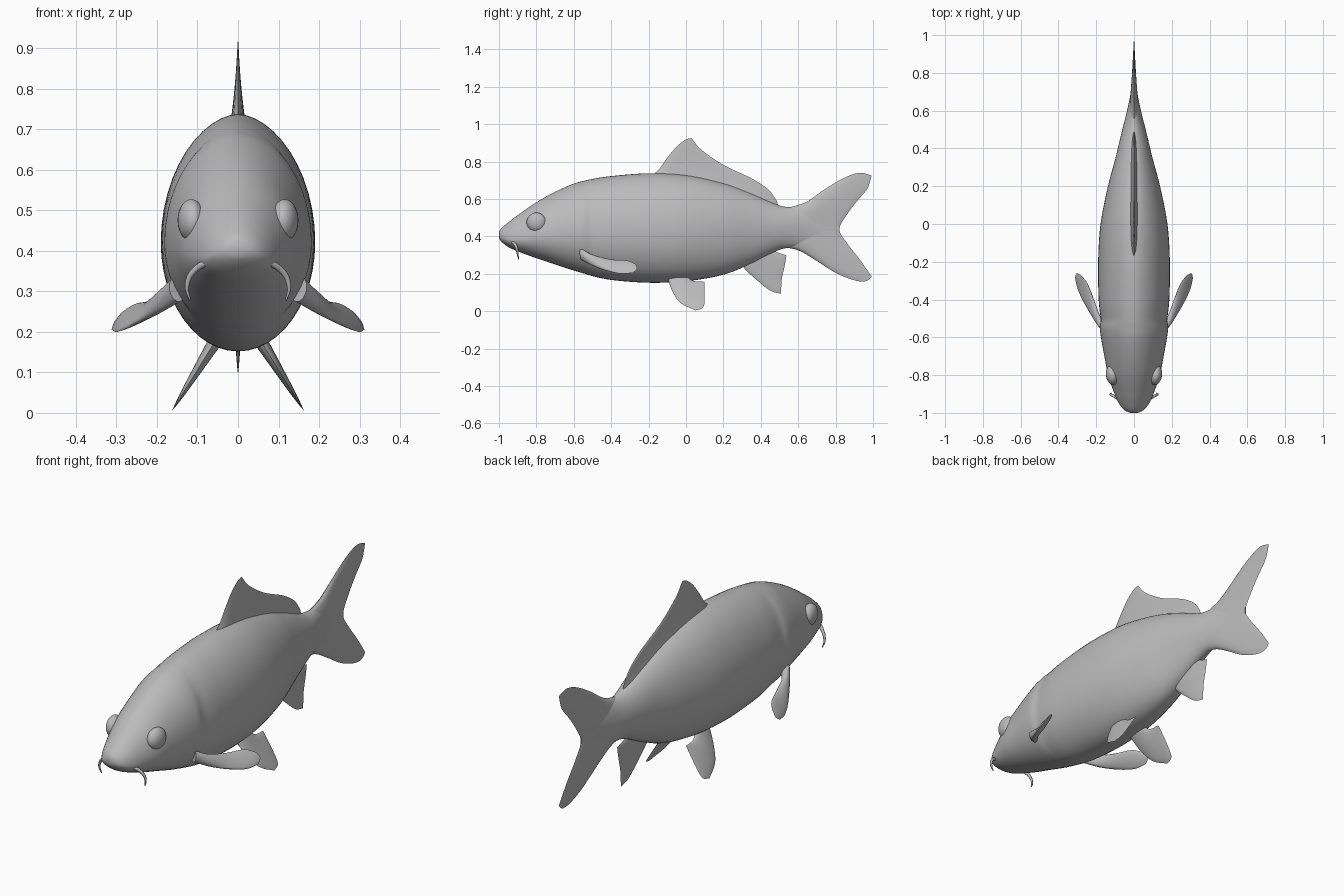
import bpy, bmesh, math
from mathutils import Vector

if "Cube" in bpy.data.objects:
    bpy.data.objects.remove(bpy.data.objects["Cube"])

grey = bpy.data.materials.new("fish grey")
grey.diffuse_color = (0.5, 0.5, 0.5, 1)
grey.use_nodes = True
grey.node_tree.nodes["Principled BSDF"].inputs["Base Color"].default_value = grey.diffuse_color


def finish(bm, name, angle=60):
    bmesh.ops.remove_doubles(bm, verts=bm.verts, dist=0.0003)
    bmesh.ops.recalc_face_normals(bm, faces=bm.faces)
    me = bpy.data.meshes.new(name)
    bm.to_mesh(me)
    bm.free()
    me.materials.append(grey)
    ob = bpy.data.objects.new(name, me)
    bpy.context.collection.objects.link(ob)
    bpy.ops.object.select_all(action='DESELECT')
    ob.select_set(True)
    bpy.context.view_layer.objects.active = ob
    bpy.ops.object.shade_smooth_by_angle(angle=math.radians(angle))
    return ob


def spline(pts, n):
    """Catmull-Rom curve through pts, resampled evenly to n + 1 points."""
    p = [Vector(q) for q in pts]
    p = [2 * p[0] - p[1]] + p + [2 * p[-1] - p[-2]]
    fine = []
    for i in range(1, len(p) - 2):
        a, b, c, d = p[i - 1:i + 3]
        for k in range(16):
            t = k / 16
            fine.append(b + (c - a) * t / 2 + (2 * a - 5 * b + 4 * c - d) * t * t / 2
                        + (3 * b - a - 3 * c + d) * t ** 3 / 2)
    fine.append(p[-2])
    dist = [0]
    for a, b in zip(fine, fine[1:]):
        dist.append(dist[-1] + (b - a).length)
    out, j = [], 0
    for k in range(n + 1):
        s = dist[-1] * k / n
        while j < len(fine) - 2 and dist[j + 1] < s:
            j += 1
        f = (s - dist[j]) / max(dist[j + 1] - dist[j], 1e-9)
        out.append(fine[j].lerp(fine[j + 1], min(f, 1)))
    return out


def loft(bm, rings):
    loops = [[bm.verts.new(p) for p in r] for r in rings]
    for a, b in zip(loops, loops[1:]):
        for i in range(len(a)):
            k = (i + 1) % len(a)
            bm.faces.new((a[i], a[k], b[k], b[i]))
    bm.faces.new(loops[0])
    bm.faces.new(loops[-1])


def fin(name, lead, edge, trail, t0, t1, side=1, nu=16, nv=24, fall=1.0):
    """Lens-shaped fin patch; lead and trail run root to tip, edge joins their tips."""
    def flat(c):
        return [(0, *p) if len(p) == 2 else p for p in c]
    lead, edge, trail = flat(lead), flat(edge), flat(trail)
    L, T, E = spline(lead, nu), spline(trail, nu), spline(edge, nv)
    r0, r1 = L[0], T[0]
    nrm = (E[-1] - r0).cross(E[0] - r1).normalized()
    rings = []
    for i in range(nu + 1):
        u = i / nu
        front, back = [], []
        for j in range(nv + 1):
            v = j / nv
            p = (u * (E[j] - (1 - v) * E[0] - v * E[-1]) + (1 - v) * L[i] + v * T[i])
            t = t1 + (t0 - t1) * (1 - u) ** fall
            t *= math.sqrt(max(0, 1 - (2 * v - 1) ** 2)) * math.sqrt(1 - u ** 8)
            front.append(p + nrm * t)
            back.append(p - nrm * t)
        ring = front + back[-2:0:-1]
        rings.append([(q.x * side, q.y, q.z) for q in ring])
    bm = bmesh.new()
    loft(bm, rings)
    return finish(bm, name)


# Body sections: y, top z, bottom z, half width, z of widest point
rows = [(-1.0, .425, .39, .02, .405), (-.985, .445, .37, .052, .395), (-.95, .475, .343, .08, .385),
        (-.9, .513, .32, .103, .385), (-.8, .582, .283, .137, .40), (-.7, .638, .25, .157, .41),
        (-.6, .682, .217, .175, .42), (-.54, .698, .2, .182, .42), (-.51, .705, .19, .176, .42),
        (-.4, .722, .167, .187, .42), (-.2, .737, .152, .19, .42), (0, .728, .16, .177, .425),
        (.2, .685, .195, .138, .44), (.35, .63, .255, .098, .45), (.5, .565, .328, .062, .45),
        (.6, .553, .342, .037, .45), (.7, .54, .35, .017, .45), (.82, .47, .42, .003, .445)]
curves = [spline([(r[0], r[k], 0) for r in rows], 400) for k in range(1, 5)]


def at(c, y):
    for a, b in zip(c, c[1:]):
        if b.x >= y:
            return a.y + (b.y - a.y) * (y - a.x) / max(b.x - a.x, 1e-9)
    return c[-1].y


rings = []
N = 48
for i in range(111):
    y = -1 + 1.82 * (i / 110) ** 1.15
    top, bot, w, mid = (at(c, y) for c in curves)
    ring = []
    for k in range(N):
        a = 2 * math.pi * k / N
        c, s = math.cos(a), math.sin(a)
        h = top - mid if s > 0 else mid - bot
        # the back is slightly more pointed than the belly
        x = w * math.copysign(abs(c) ** (1.12 if s > 0 else 1.0), c)
        ring.append((x, y, mid + h * s))
    rings.append(ring)
bm = bmesh.new()
loft(bm, rings)
finish(bm, "body")

# Fins on the centre line, as (y, z)
fin("tail_fin", [(.5, .545), (.58, .562), (.65, .588), (.75, .657), (.85, .715), (.93, .74), (.992, .725)],
    [(.992, .725), (.97, .655), (.92, .595), (.87, .53), (.82, .44), (.86, .365), (.93, .275), (.992, .185)],
    [(.5, .345), (.6, .325), (.7, .268), (.8, .205), (.9, .165), (.965, .16), (.992, .185)],
    .034, .005, nu=24, nv=32)
fin("back_fin", [(-.2, .72), (-.15, .752), (-.1, .82), (-.05, .88), (0, .918), (.03, .925)],
    [(.03, .925), (.08, .865), (.2, .782), (.35, .71), (.44, .65), (.485, .59)],
    [(.5, .52), (.495, .555), (.485, .59)], .034, .005, nu=20, nv=32, fall=1.6)
fin("anal_fin", [(.28, .27), (.32, .22), (.38, .165), (.45, .11), (.508, .093)],
    [(.508, .093), (.512, .17), (.527, .24), (.537, .298)],
    [(.44, .34), (.48, .318), (.537, .298)], .016, .004)

for side, tag in ((1, "right"), (-1, "left")):
    # Pelvic fin: splayed plane, x follows z
    def pelvic(c):
        return [(.166 - .62 * z, y, z) for y, z in c]
    fin("pelvic_fin_" + tag, pelvic([(-.1, .185), (-.075, .11), (-.03, .045), (.05, .004)]),
        pelvic([(.05, .004), (.092, .02), (.1, .08), (.098, .157)]),
        pelvic([(0, .19), (.04, .162), (.098, .157)]), .018, .004, side)
    # Pectoral fin
    fin("pectoral_fin_" + tag,
        [(.15, -.56, .335), (.185, -.5, .302), (.215, -.4, .277), (.25, -.31, .27), (.285, -.268, .25)],
        [(.285, -.268, .25), (.305, -.262, .225), (.312, -.285, .205)],
        [(.15, -.56, .275), (.205, -.5, .243), (.26, -.42, .215), (.297, -.345, .2), (.312, -.285, .205)],
        .022, .007, side)

    # Eye bulge
    bm = bmesh.new()
    bmesh.ops.create_uvsphere(bm, u_segments=24, v_segments=16, radius=1)
    for v in bm.verts:
        v.co = ((.115 + .034 * v.co.x) * side, -.8 + .052 * v.co.y + .008 * v.co.x, .475 + .052 * v.co.z)
    finish(bm, "eye_" + tag)

    # Barbel: tapered tube at the mouth corner
    path = spline([(.075, -.93, .372), (.1, -.915, .358), (.12, -.905, .335),
                   (.126, -.9, .305), (.118, -.895, .278)], 14)
    rings = []
    for i, p in enumerate(path):
        d = (path[min(i + 1, 14)] - path[max(i - 1, 0)]).normalized()
        a = d.cross(Vector((0, 1, 0))).normalized()
        b = d.cross(a)
        r = .0085 * (1 - .75 * (i / 14) ** 2)
        ring = [p + r * (a * math.cos(k * math.pi / 4) + b * math.sin(k * math.pi / 4)) for k in range(8)]
        rings.append([(q.x * side, q.y, q.z) for q in ring])
    bm = bmesh.new()
    loft(bm, rings)
    finish(bm, "barbel_" + tag)
